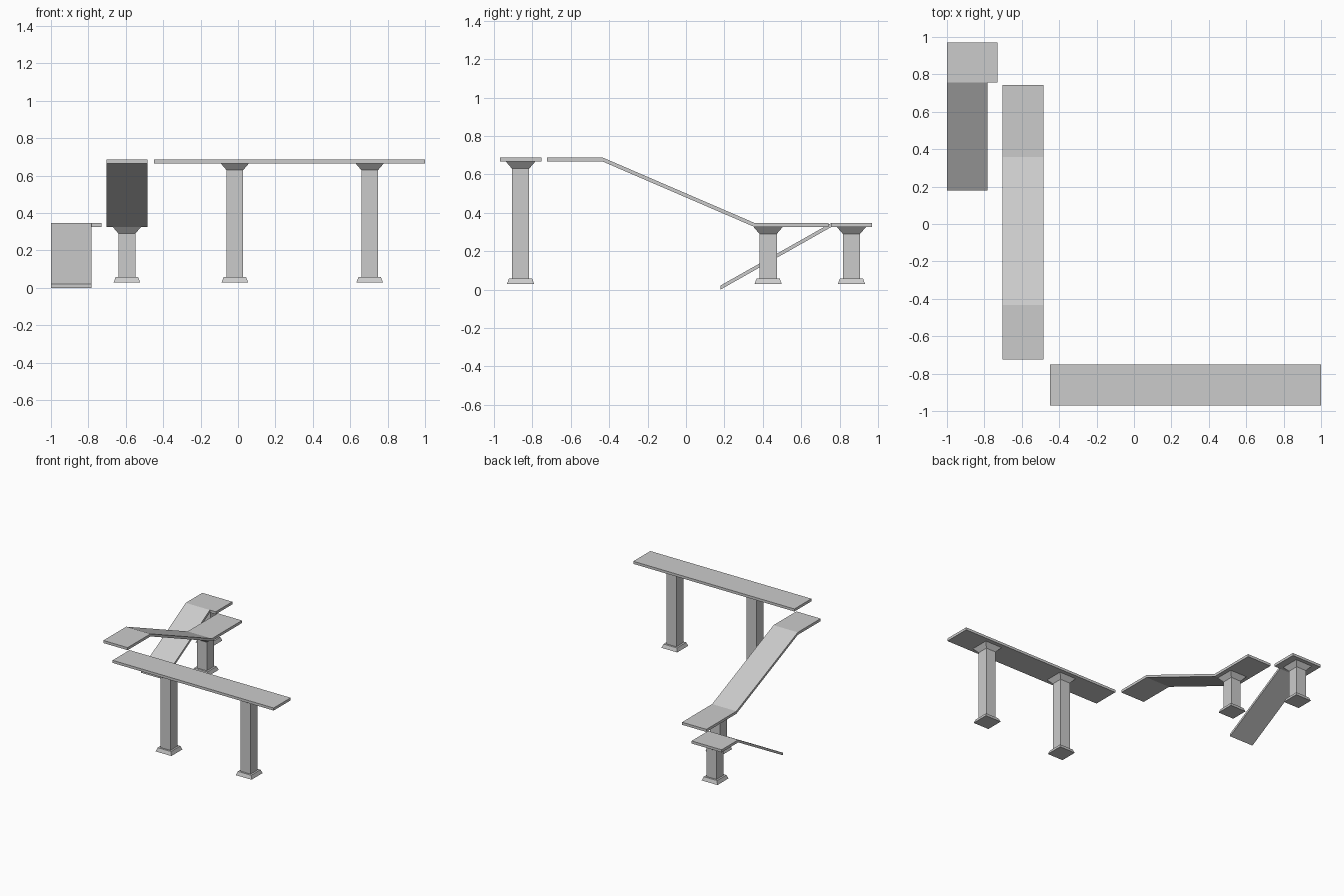
import bpy, bmesh

if "Cube" in bpy.data.objects:
    bpy.data.objects.remove(bpy.data.objects["Cube"])

T = 0.021          # slab thickness
HI, LO = 0.687, 0.347   # walkway top heights


def finish(name, bm):
    bmesh.ops.recalc_face_normals(bm, faces=bm.faces)
    me = bpy.data.meshes.new(name)
    bm.to_mesh(me)
    bm.free()
    ob = bpy.data.objects.new(name, me)
    bpy.context.collection.objects.link(ob)
    return ob


def slab(name, x0, x1, path):
    """Walkway: side profile of (y, top z) points extruded from x0 to x1."""
    bm = bmesh.new()
    prof = path + [(y, z - T) for y, z in reversed(path)]
    a = [bm.verts.new((x0, y, z)) for y, z in prof]
    b = [bm.verts.new((x1, y, z)) for y, z in prof]
    n, m = len(prof), len(path)
    for i in range(n):
        j = (i + 1) % n
        bm.faces.new((a[i], a[j], b[j], b[i]))
    for side in (a, b):
        for i in range(m - 1):
            bm.faces.new((side[i], side[i + 1], side[n - 2 - i], side[n - 1 - i]))
    return finish(name, bm)


def column(name, cx, cy, top):
    """Square pillar with tapered foot and flared capital."""
    rings = [(0.071, 0.029), (0.060, 0.058), (0.045, 0.058),
             (0.045, top - 0.036), (0.076, top)]
    bm = bmesh.new()
    loops = [[bm.verts.new((cx + sx * h, cy + sy * h, z))
              for sx, sy in ((-1, -1), (1, -1), (1, 1), (-1, 1))] for h, z in rings]
    for lo, hi in zip(loops, loops[1:]):
        for i in range(4):
            j = (i + 1) % 4
            bm.faces.new((lo[i], lo[j], hi[j], hi[i]))
    bm.faces.new(loops[0])
    bm.faces.new(loops[-1])
    return finish(name, bm)


# Long upper deck
slab("upper_deck", -0.449, 1.0, [(-0.97, HI), (-0.752, HI)])

# Sloping walkway with flat ends
slab("sloped_walkway", -0.703, -0.485,
     [(-0.725, HI), (-0.432, HI), (0.357, LO), (0.743, LO)])

# Landing and ground ramp
slab("landing", -1.0, -0.73, [(0.757, LO), (0.97, LO)])
slab("ground_ramp", -1.0, -0.783, [(0.18, T), (0.757, LO)])

# Supporting columns
for i, (x, y, top) in enumerate([(-0.017, -0.862, HI), (0.704, -0.862, HI),
                                 (-0.594, 0.428, LO), (-0.865, 0.862, LO)]):
    column(f"column_{i + 1}", x, y, top - T)
